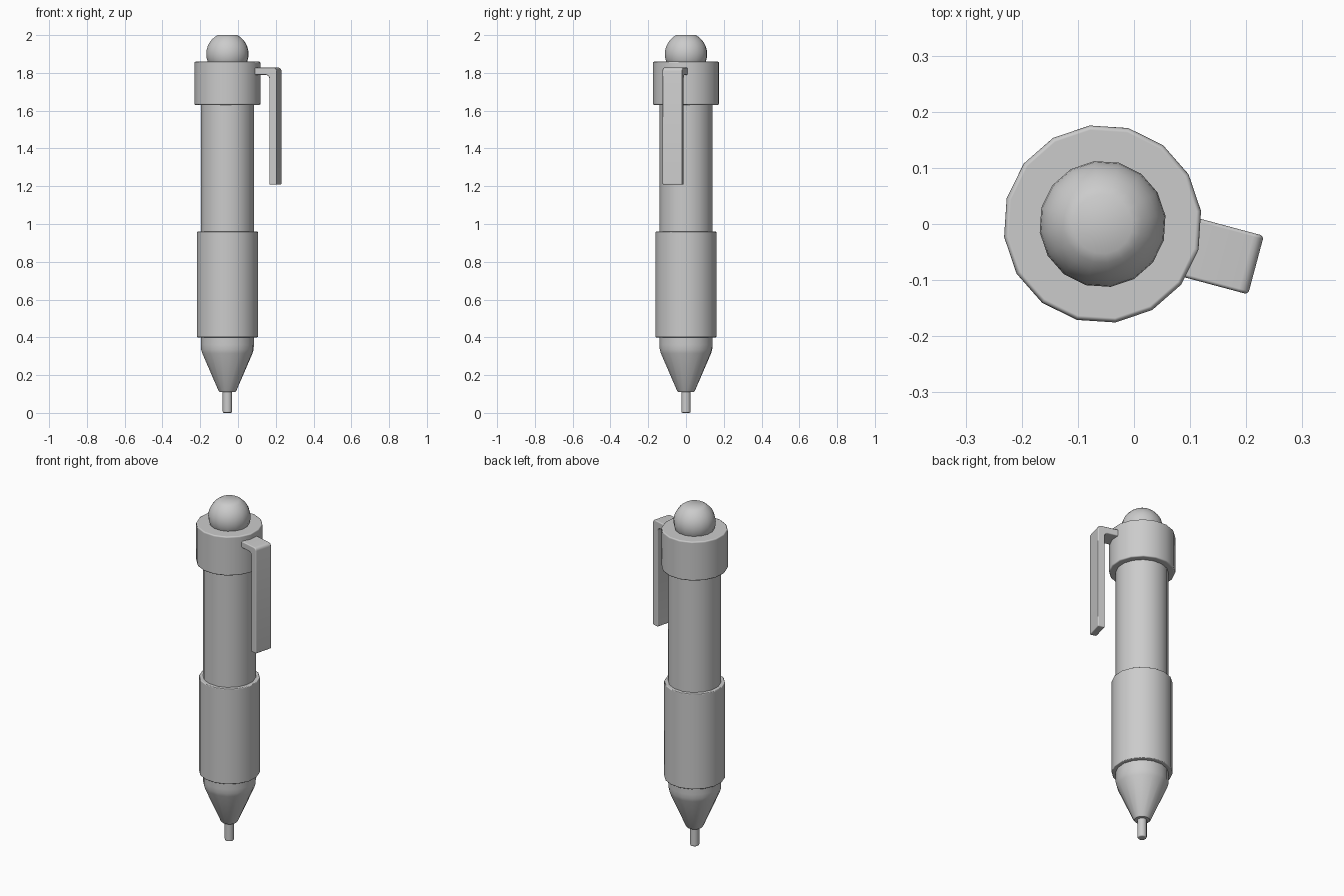
import bpy, bmesh, math
from mathutils import Vector

cube = bpy.data.objects.get("Cube")
if cube:
    bpy.data.objects.remove(cube, do_unlink=True)

SIDES = 16
AXIS_X = -0.056
TURN = math.radians(-15)

grey = bpy.data.materials.new("plain grey")
grey.use_nodes = True
colour = (0.6, 0.6, 0.6, 1)
grey.diffuse_color = colour
grey.node_tree.nodes["Principled BSDF"].inputs["Base Color"].default_value = colour


def finish(name, bm, bevel=0.0):
    """Turn a bmesh into a smooth, softly bevelled part on the pen axis."""
    bmesh.ops.recalc_face_normals(bm, faces=bm.faces)
    mesh = bpy.data.meshes.new(name)
    bm.to_mesh(mesh)
    bm.free()
    mesh.materials.append(grey)
    obj = bpy.data.objects.new(name, mesh)
    bpy.context.collection.objects.link(obj)
    obj.location.x = AXIS_X
    obj.rotation_euler.z = TURN
    bpy.ops.object.select_all(action='DESELECT')
    obj.select_set(True)
    bpy.context.view_layer.objects.active = obj
    bpy.ops.object.shade_smooth_by_angle(angle=math.radians(40))
    if bevel:
        mod = obj.modifiers.new("soft edges", 'BEVEL')
        mod.width = bevel
        mod.segments = 2
        mod.limit_method = 'ANGLE'
        mod.angle_limit = math.radians(40)
        mod.harden_normals = True
    return obj


def lathe(name, profile, bevel=0.0):
    """Closed turned part from (radius, height) pairs."""
    bm = bmesh.new()
    rings = []
    for r, z in profile:
        rings.append([bm.verts.new((r * math.cos(a), r * math.sin(a), z))
                      for a in (math.tau * i / SIDES for i in range(SIDES))])
    for low, high in zip(rings, rings[1:]):
        for i in range(SIDES):
            j = (i + 1) % SIDES
            bm.faces.new((low[i], low[j], high[j], high[i]))
    bm.faces.new(rings[0][::-1])
    bm.faces.new(rings[-1])
    return finish(name, bm, bevel)


def arc(cx, cz, r, start, end, steps=4):
    angles = [math.radians(start + (end - start) * i / steps) for i in range(steps + 1)]
    return [(cx + r * math.cos(a), cz + r * math.sin(a)) for a in angles]


# Writing point, nose cone, grip, barrel and collar
lathe("writing_point", [(0.025, 0), (0.025, 0.13)], 0.007)
lathe("nose_cone", [(0.042, 0.11), (0.048, 0.118), (0.134, 0.315),
                    (0.14, 0.335), (0.141, 0.36), (0.141, 0.42)])
lathe("grip", [(0.163, 0.4), (0.163, 0.96)], 0.005)
lathe("barrel", [(0.141, 0.94), (0.141, 1.65)])
lathe("collar", [(0.177, 1.63), (0.177, 1.86)], 0.008)

# Rounded push button, slightly flattened on top
lathe("push_button", arc(0, 1.9, 0.113, -30, 62, 9))

# Hooked pocket clip: side profile extruded across its width
outline = [(0.12, 1.828)]
outline += arc(0.265, 1.81, 0.018, 90, 0)
outline += [(0.283, 1.208), (0.243, 1.208)]
outline += arc(0.223, 1.769, 0.02, 0, 90)
outline += [(0.12, 1.789)]
bm = bmesh.new()
side = bm.faces.new([bm.verts.new((x, -0.054, z)) for x, z in outline])
grown = bmesh.ops.extrude_face_region(bm, geom=[side])
bmesh.ops.translate(bm, vec=Vector((0, 0.108, 0)),
                    verts=[g for g in grown["geom"] if isinstance(g, bmesh.types.BMVert)])
finish("pocket_clip", bm, 0.006)
